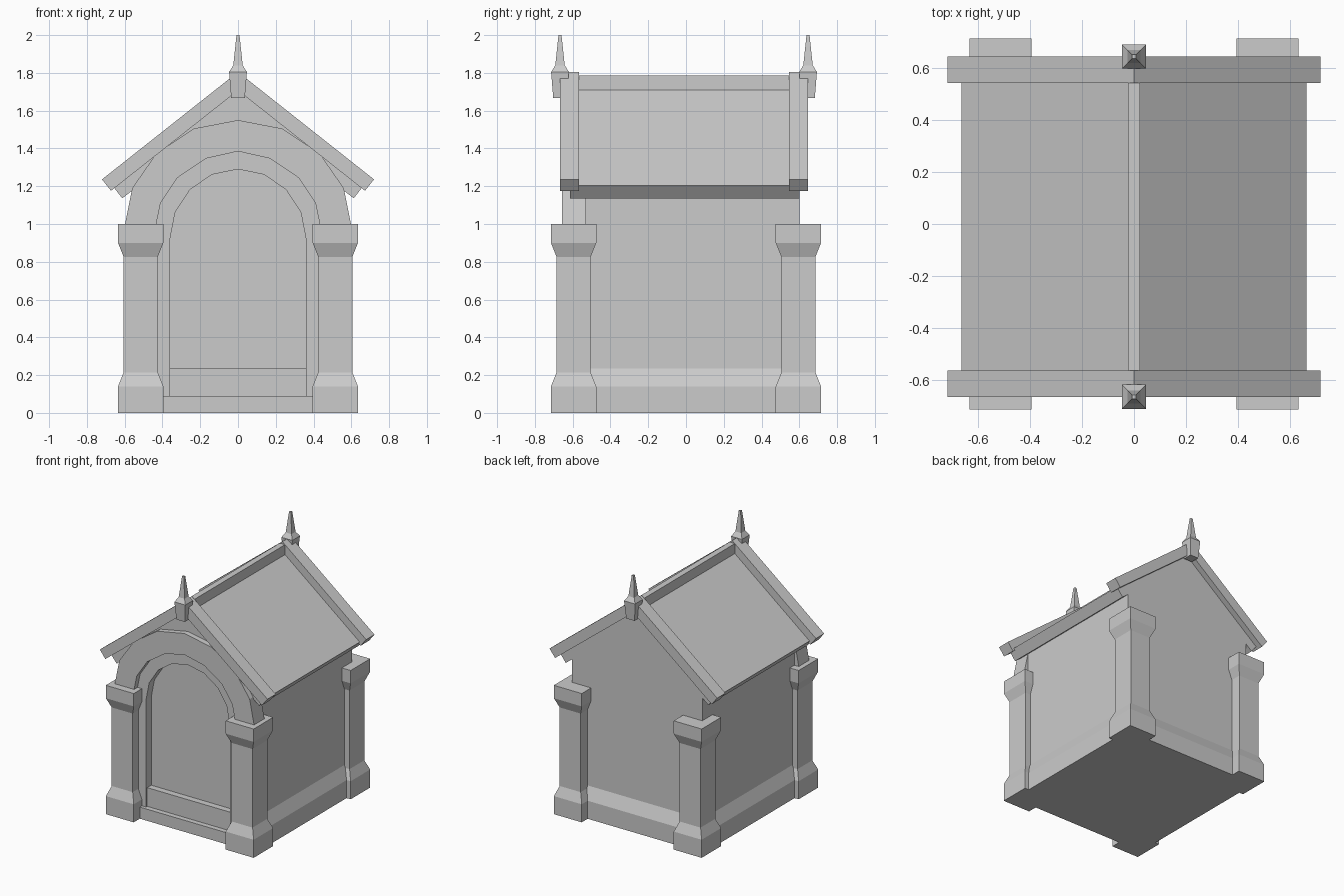
import bpy, bmesh, math

if "Cube" in bpy.data.objects:
    bpy.data.objects.remove(bpy.data.objects["Cube"])


def finish(name, bm):
    bmesh.ops.recalc_face_normals(bm, faces=bm.faces)
    mesh = bpy.data.meshes.new(name)
    bm.to_mesh(mesh)
    bm.free()
    ob = bpy.data.objects.new(name, mesh)
    bpy.context.collection.objects.link(ob)
    return ob


def loft(name, rings):
    """Skin a list of equal-length closed rings and cap both ends."""
    bm = bmesh.new()
    vs = [[bm.verts.new(p) for p in r] for r in rings]
    n = len(vs[0])
    for a, b in zip(vs, vs[1:]):
        for i in range(n):
            j = (i + 1) % n
            bm.faces.new((a[i], a[j], b[j], b[i]))
    bm.faces.new(vs[0])
    bm.faces.new(vs[-1])
    return finish(name, bm)


def prism(name, pts, y0, y1):
    """Extrude an x-z outline along y."""
    return loft(name, [[(x, y, z) for x, z in pts] for y in (y0, y1)])


def rect(x0, x1, y0, y1, z):
    return [(x0, y0, z), (x1, y0, z), (x1, y1, z), (x0, y1, z)]


def turned(name, cx, cy, profile):
    """Square post from (half width, z) pairs."""
    return loft(name, [rect(cx - h, cx + h, cy - h, cy + h, z) for h, z in profile])


def mirrored(half):
    """Complete a left-to-centre outline whose last point is at x = 0."""
    return half + [(-x, z) for x, z in reversed(half[:-1])]


SLOPE = 0.79


def chevron(name, apex, x_end, thick, y0, y1):
    """Pitched roof layer with ends cut square to the slope."""
    c = 1 / math.hypot(1, SLOPE)
    z_end = apex - SLOPE * x_end
    top = mirrored([(-x_end, z_end), (0, apex)])
    low = mirrored([(-x_end + thick * SLOPE * c, z_end - thick * c), (0, apex - thick / c)])
    prism(name, top + low[::-1], y0, y1)


# Solid body, gabled
W, EAVE, PEAK = 0.56, 1.18, 1.63
gable = [(-W, EAVE), (0, PEAK), (W, EAVE)]
prism("body", [(-W, 0)] + gable + [(W, 0)], -0.55, 0.6)

# Front wall framing the recessed round-headed door
door = mirrored([(-0.36, 0.08)] + [(-0.36 * math.cos(a), 0.92 + 0.37 * math.sin(a))
                for a in (i * math.pi / 8 for i in range(4))] + [(0, 1.29)])
prism("front_wall", [(-W, 0.08)] + gable + [(W, 0.08)] + door[::-1], -0.615, -0.55)

# Door sill and sloped plinth
loft("sill", [rect(-0.5, 0.5, -0.64, -0.54, z) for z in (0, 0.09)])
loft("plinth", [rect(-0.6, 0.6, -0.6, 0.642, 0), rect(-0.6, 0.6, -0.6, 0.642, 0.14),
                rect(-W, W, -0.6, 0.6, 0.235)])

# Raised arch above the front pillars
outer = mirrored([(-0.6, 0.99), (-0.56, 1.19), (-0.435, 1.37), (-0.235, 1.505), (0, 1.55)])
inner = mirrored([(-0.435, 0.99), (-0.41, 1.11), (-0.32, 1.245), (-0.168, 1.347), (0, 1.385)])
prism("arch", outer + inner[::-1], -0.657, -0.53)

# Corner pillars
pillar = [(0.12, 0), (0.12, 0.14), (0.09, 0.215), (0.09, 0.825), (0.12, 0.9), (0.12, 1.0)]
for sx in (-1, 1):
    for sy in (-1, 1):
        turned("corner_pillar", sx * 0.515, sy * 0.595, pillar)

# Roof, ridge cap and raised end boards
chevron("roof", 1.728, 0.665, 0.085, -0.615, 0.6)
loft("ridge_cap", [rect(-0.023, 0.023, -0.57, 0.55, z) for z in (1.65, 1.787)])
chevron("front_gable_board", 1.805, 0.72, 0.077, -0.667, -0.566)
chevron("back_gable_board", 1.805, 0.72, 0.077, 0.544, 0.646)

# Finials
for name, y in (("front_finial", -0.667), ("back_finial", 0.646)):
    turned(name, 0, y, [(0.036, 1.667), (0.047, 1.805), (0.025, 1.84), (0.008, 2.0)])
